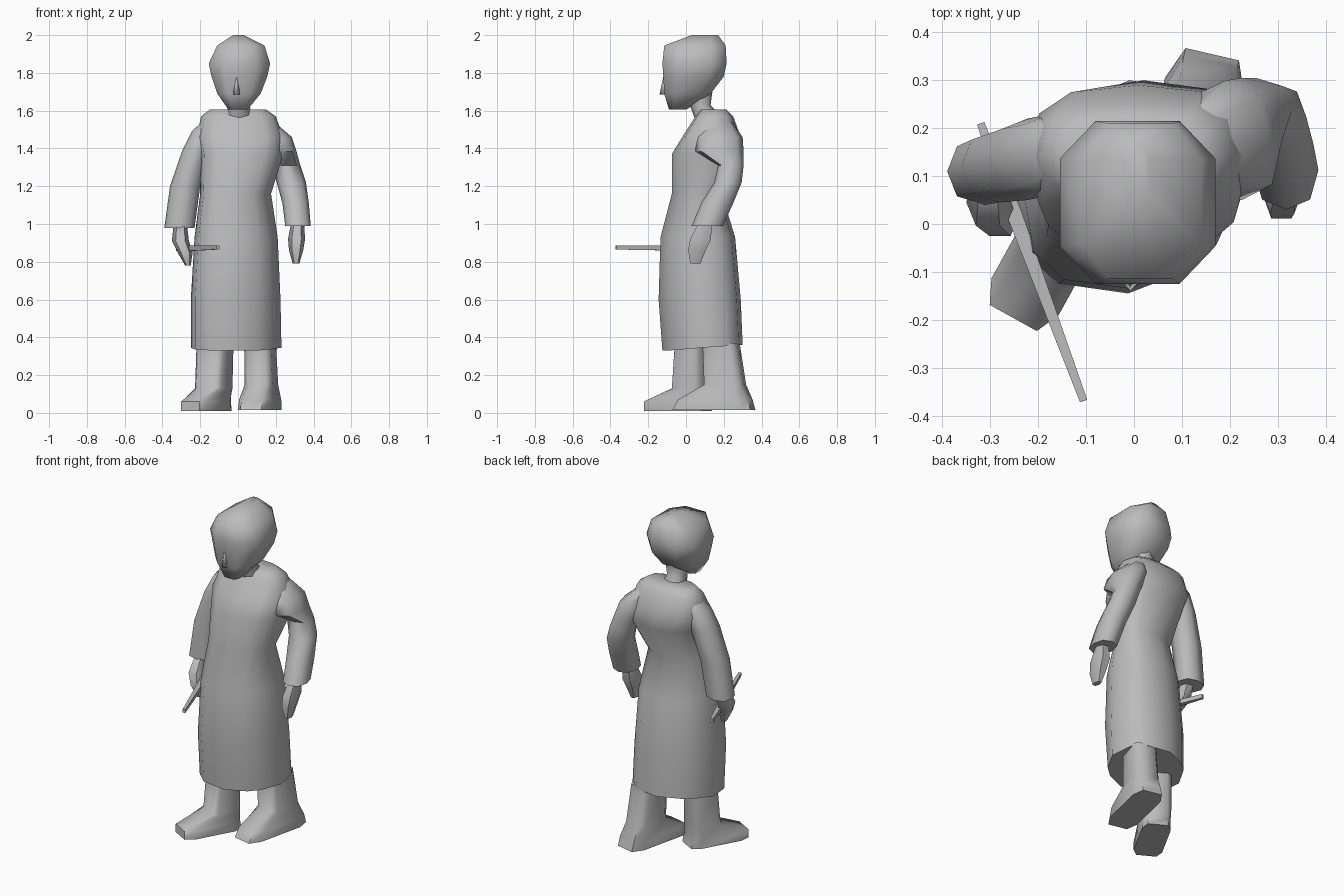
import bpy
from math import sin, cos, pi, radians
from mathutils import Matrix, Vector

if "Cube" in bpy.data.objects:
    bpy.data.objects.remove(bpy.data.objects["Cube"])

grey = bpy.data.materials.new("plain grey")
grey.use_nodes = True
grey.diffuse_color = (0.5, 0.5, 0.5, 1)
grey.node_tree.nodes["Principled BSDF"].inputs["Base Color"].default_value = (0.5, 0.5, 0.5, 1)


def section(n, power, half_step):
    """Rounded-square outline scaled to fill -1..1."""
    pts = []
    for i in range(n):
        a = 2 * pi * (i + (0.5 if half_step else 0)) / n
        pts.append([abs(f) ** power * (1 if f > 0 else -1) for f in (cos(a), sin(a))])
    big = max(abs(p[0]) for p in pts)
    return [(x / big, y / big) for x, y in pts]


def loft(name, rings, n=8, power=0.85, half_step=False, tilt=0.0, turn=0, pivot=(0, 0), angle=60):
    """Skin rings (x0, x1, y0, y1, z, cut); cut trims the front-left and back-right corners."""
    outline = section(n, power, half_step)
    spin = Matrix.Rotation(radians(turn), 3, 'Z')
    origin = Vector((*pivot, 0))
    verts, faces = [], []
    for k, (x0, x1, y0, y1, z, *cut) in enumerate(rings):
        for u, v in outline:
            trim = 1 + sum(cut) * min(0, u * v)
            p = Vector(((x0 + x1) / 2 + trim * u * (x1 - x0) / 2,
                        (y0 + y1) / 2 + trim * v * (y1 - y0) / 2,
                        z + (tilt * (v + 1) if k == 0 else 0)))
            verts.append(origin + spin @ p)
    for k in range(len(rings) - 1):
        for i in range(n):
            a, b = k * n + i, k * n + (i + 1) % n
            faces.append((a, b, b + n, a + n))
    faces.append(tuple(reversed(range(n))))
    faces.append(tuple(range(len(verts) - n, len(verts))))
    if rings[0][4] > rings[-1][4]:
        faces = [tuple(reversed(f)) for f in faces]
    mesh = bpy.data.meshes.new(name)
    mesh.from_pydata(verts, [], faces)
    mesh.materials.append(grey)
    obj = bpy.data.objects.new(name, mesh)
    bpy.context.collection.objects.link(obj)
    bpy.ops.object.select_all(action='DESELECT')
    obj.select_set(True)
    bpy.context.view_layer.objects.active = obj
    bpy.ops.object.shade_smooth_by_angle(angle=radians(angle))
    return obj


# Long robe, hem a little higher at the back
loft("robe", [(-.25, .23, -.125, .30, .33, .3), (-.25, .225, -.145, .29, .6, .25),
              (-.23, .21, -.135, .26, .93, .25), (-.2, .175, -.075, .19, 1.16, .3),
              (-.2, .24, -.075, .30, 1.37, .1), (-.22, .24, -.02, .29, 1.46),
              (-.195, .2, .05, .25, 1.57), (-.15, .15, .075, .215, 1.605)],
     n=12, power=0.7, tilt=0.015, angle=75)

# Neck and head
loft("neck", [(-.07, .08, .05, .2, 1.55), (-.05, .06, .02, .13, 1.63), (-.06, .07, .0, .14, 1.7)])
loft("head", [(-.05, .05, -.09, .0, 1.605), (-.11, .12, -.115, .13, 1.69),
              (-.14, .155, -.12, .2, 1.78), (-.155, .17, -.125, .215, 1.85),
              (-.11, .14, -.115, .21, 1.945), (-.025, .03, .03, .17, 2.0)],
     power=0.7, half_step=True, angle=75)
loft("nose", [(-.025, .01, -.14, -.1, 1.685), (-.015, .0, -.12, -.1, 1.78)], n=4, angle=180)

# Sleeves, rooted inside the shoulders, and hands
loft("left_sleeve", [(.08, .17, .14, .23, 1.56), (.1, .285, .05, .3, 1.46),
                     (.14, .31, .05, .305, 1.385), (.18, .33, .17, .305, 1.31),
                     (.205, .36, .15, .295, 1.22), (.235, .375, .08, .25, 1.11),
                     (.25, .385, .03, .195, .99)])
loft("right_sleeve", [(-.17, -.08, .11, .21, 1.56), (-.245, -.1, .06, .23, 1.49),
                      (-.295, -.15, .05, .22, 1.39), (-.36, -.2, .045, .195, 1.2),
                      (-.39, -.23, .04, .18, .98)])
loft("left_hand", [(.28, .35, .06, .14, 1.0), (.265, .355, .015, .14, .92),
                   (.27, .345, .005, .11, .86), (.29, .325, .02, .08, .79)], n=6)
loft("right_hand", [(-.34, -.27, .05, .13, 1.0), (-.35, -.26, -.01, .1, .91),
                    (-.32, -.24, -.03, .06, .85), (-.28, -.25, -.01, .03, .78)], n=6)

# Boots: sole, instep, ankle, top under the robe
loft("right_boot", [(-.08, .08, -.19, .16, .01), (-.08, .08, -.19, .15, .06),
                    (-.08, .08, -.02, .15, .13), (-.08, .085, .0, .15, .37)],
     power=0.4, half_step=True, turn=-29, pivot=(-.16, -.03))
loft("left_boot", [(-.085, .085, -.21, .215, .015), (-.085, .085, -.18, .2, .07),
                   (-.08, .07, -.04, .165, .15), (-.08, .065, -.05, .13, .37)],
     power=0.45, half_step=True, turn=-13, pivot=(.115, .145))

# Thin stick held level in the right hand
stick = loft("stick", [(-.008, .008, -.012, .012, 0), (-.016, .016, -.014, .014, .2),
                       (-.008, .008, -.01, .01, .618)], n=4, half_step=True, angle=30)
start, end = Vector((-.32, .21, .87)), Vector((-.105, -.37, .875))
stick.matrix_world = Matrix.Translation(start) @ (end - start).to_track_quat('Z', 'Y').to_matrix().to_4x4()
